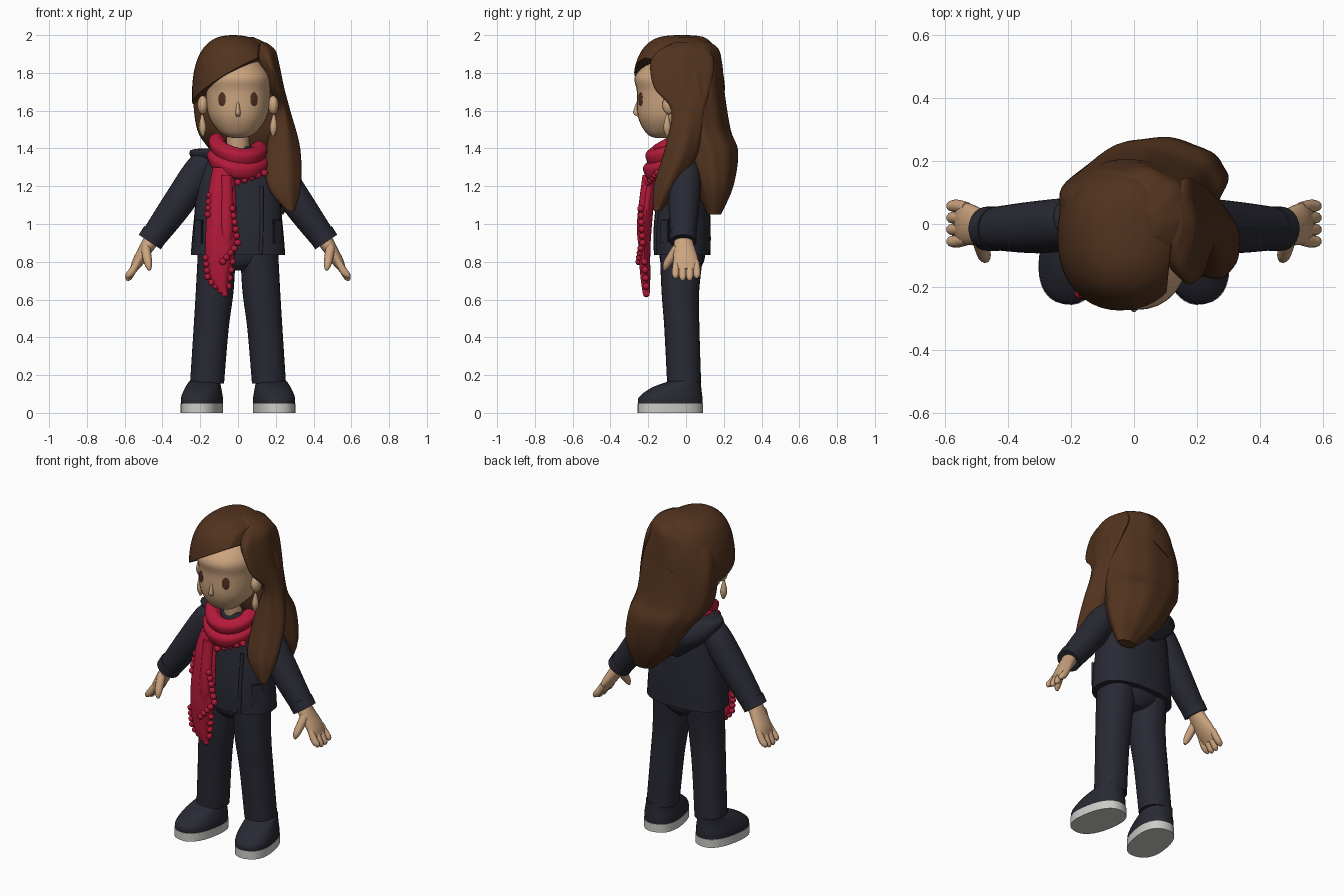
import bpy, bmesh, math
from mathutils import Vector, Matrix

if "Cube" in bpy.data.objects:
    bpy.data.objects.remove(bpy.data.objects["Cube"], do_unlink=True)


def material(name, *rgb):
    mat = bpy.data.materials.new(name)
    mat.use_nodes = True
    mat.diffuse_color = (*rgb, 1)
    shader = mat.node_tree.nodes["Principled BSDF"]
    shader.inputs["Base Color"].default_value = (*rgb, 1)
    shader.inputs["Roughness"].default_value = 0.8
    return mat


SKIN = material("skin", .6, .37, .21)
HAIR = material("brown hair", .085, .033, .013)
EYE = material("dark brown eye", .08, .03, .015)
NAVY = material("dark navy cloth", .021, .022, .033)
RED = material("crimson knit", .45, .01, .04)
SOLE = material("pale rubber", .6, .6, .57)
GOLD = material("tan earring", .58, .37, .21)


def finish(name, bm, mat):
    bmesh.ops.recalc_face_normals(bm, faces=bm.faces)
    mesh = bpy.data.meshes.new(name)
    bm.to_mesh(mesh)
    bm.free()
    mesh.materials.append(mat)
    ob = bpy.data.objects.new(name, mesh)
    bpy.context.collection.objects.link(ob)
    bpy.ops.object.select_all(action="DESELECT")
    ob.select_set(True)
    bpy.context.view_layer.objects.active = ob
    bpy.ops.object.shade_smooth_by_angle(angle=math.radians(50))
    return ob


def ring(x=0, y=0, z=0, wide=.1, deep=None):
    # one cross-section: centre, half width and half depth
    return Vector((x, y, z, wide, wide if deep is None else deep))


def spline(rows, steps, closed):
    # smooth in-between sections through the given ones
    count, out = len(rows), []

    def pick(index):
        return rows[index % count] if closed else rows[max(0, min(count - 1, index))]

    for i in range(count if closed else count - 1):
        before, start, end, after = (pick(i + k) for k in (-1, 0, 1, 2))
        for s in range(steps):
            t = s / steps
            out.append(start + (end - before) * (t / 2)
                       + (before * 2 - start * 5 + end * 4 - after) * (t * t / 2)
                       + (start * 3 - before - end * 3 + after) * (t ** 3 / 2))
    return out if closed else out + [rows[-1]]


def sweep(name, mat, rows, ref=None, power=2.0, folds=0, fold_depth=.05,
          closed=False, sides=32, cuts=()):
    # sections lie level, or square to the path when ref gives the width direction
    rows = spline(rows, 5, closed)
    path = [Vector(row[:3]) for row in rows]
    bm, rings = bmesh.new(), []
    last = len(path) - 1
    for i, row in enumerate(rows):
        across, along = Vector((1, 0, 0)), Vector((0, 1, 0))
        if ref:
            ahead = path[(i + 1) % len(path)] if closed else path[min(i + 1, last)]
            behind = path[i - 1] if closed else path[max(i - 1, 0)]
            tangent = (ahead - behind).normalized()
            across = (ref - tangent * tangent.dot(ref)).normalized()
            along = tangent.cross(across)
        section = []
        for k in range(sides):
            angle = math.tau * k / sides
            cos, sin = math.cos(angle), math.sin(angle)
            swell = 1 + fold_depth * math.cos(folds * angle) if folds else 1
            u = math.copysign(abs(cos) ** (2 / power), cos) * row[3] * swell
            v = math.copysign(abs(sin) ** (2 / power), sin) * row[4] * swell
            section.append(bm.verts.new(path[i] + across * u + along * v))
        rings.append(section)
    for i in range(len(rings) if closed else last):
        low, high = rings[i], rings[(i + 1) % len(rings)]
        for k in range(sides):
            j = (k + 1) % sides
            bm.faces.new((low[k], low[j], high[j], high[k]))
    if not closed:
        bm.faces.new(rings[0])
        bm.faces.new(rings[-1])
    for point, normal in cuts:
        bmesh.ops.bisect_plane(bm, geom=bm.verts[:] + bm.edges[:] + bm.faces[:],
                               plane_co=point, plane_no=normal, clear_inner=True)
        bmesh.ops.holes_fill(bm, edges=[e for e in bm.edges if e.is_boundary])
    return finish(name, bm, mat)


def ball(name, mat, centre, size, turn=0):
    bm = bmesh.new()
    bmesh.ops.create_uvsphere(bm, u_segments=16, v_segments=10, radius=1)
    bm.transform(Matrix.Translation(centre) @ Matrix.Rotation(turn, 4, "Z")
                 @ Matrix.Diagonal((*size, 1)))
    return finish(name, bm, mat)


X, Y, Z = Vector((1, 0, 0)), Vector((0, 1, 0)), Vector((0, 0, 1))

# head, neck and nose
sweep("head", SKIN, [ring(y=-.13, z=1.455, wide=.03), ring(y=-.12, z=1.48, wide=.09),
                     ring(y=-.07, z=1.57, wide=.155, deep=.185), ring(y=-.06, z=1.7, wide=.17, deep=.2),
                     ring(y=-.06, z=1.8, wide=.165, deep=.2), ring(y=-.03, z=1.93, wide=.05)], power=2.3)
sweep("neck", SKIN, [ring(y=-.03, z=1.3, wide=.06), ring(y=-.05, z=1.5, wide=.06)])
sweep("nose", SKIN, [ring(y=-.25, z=1.57, wide=.01), ring(y=-.262, z=1.59, wide=.013, deep=.018),
                     ring(y=-.255, z=1.65, wide=.005)], sides=16)

# swept fringe: a dome trimmed along the hairline and the parting
dome = []
for i in range(9):
    height = math.sin(math.pi / 2 * i / 8)
    shrink = max(1 - height ** 2.5, .001) ** .4
    dome.append(ring(x=-.025 * height, y=-.04 + .02 * height ** 8, z=1.6 + .4 * height,
                     wide=.24 * shrink, deep=.25 * shrink ** .7))
sweep("hair_fringe", HAIR, dome, power=2.2, sides=48,
      cuts=[((0, -.25, 1.825), (-.58, .2, 1)), ((.125, 0, 1.9), (-1, .1, 0))])

# side lock over the shoulder and back fall
sweep("hair_side_lock", HAIR, [ring(x=.12, z=1.96, wide=.03, deep=.06),
                               ring(x=.14, y=-.01, z=1.92, wide=.055, deep=.13),
                               ring(x=.16, y=-.02, z=1.85, wide=.055, deep=.165),
                               ring(x=.203, y=-.02, z=1.72, wide=.04, deep=.145),
                               ring(x=.235, y=.01, z=1.6, wide=.04, deep=.085),
                               ring(x=.235, y=-.02, z=1.4, wide=.09, deep=.09),
                               ring(x=.24, y=-.1, z=1.2, wide=.088, deep=.07),
                               ring(x=.28, y=-.15, z=1.07, wide=.02)], folds=5, sides=40)
sweep("hair_back", HAIR, [ring(x=.03, z=1.99, wide=.05), ring(x=.03, y=.02, z=1.94, wide=.14),
                          ring(y=.03, z=1.85, wide=.205, deep=.16), ring(y=.06, z=1.7, wide=.24, deep=.143),
                          ring(x=.02, y=.08, z=1.5, wide=.24, deep=.155),
                          ring(x=.07, y=.125, z=1.38, wide=.215, deep=.15),
                          ring(x=.13, y=.15, z=1.2, wide=.165, deep=.1),
                          ring(x=.18, y=.15, z=1.05, wide=.06, deep=.035)],
      folds=9, fold_depth=.018, sides=72)

# jacket with hood and front edge, hips
sweep("jacket", NAVY, [ring(y=-.02, z=.835, wide=.25, deep=.15), ring(y=-.02, z=1, wide=.236, deep=.15),
                       ring(y=-.01, z=1.28, wide=.2, deep=.125), ring(z=1.41, wide=.09)], power=2.4)
sweep("hood", NAVY, [ring(y=.12, z=1.16, wide=.05, deep=.03), ring(y=.07, z=1.28, wide=.2, deep=.12),
                     ring(y=.02, z=1.38, wide=.258, deep=.12), ring(y=.02, z=1.4, wide=.2, deep=.09)])
sweep("jacket_front_edge", NAVY, [ring(.12, -.158, .84, .01), ring(.125, -.158, 1, .01),
                                  ring(.125, -.136, 1.2, .01)], ref=Y, sides=10)
sweep("hips", NAVY, [ring(y=-.02, z=.755, wide=.05, deep=.08), ring(y=-.02, z=.8, wide=.16, deep=.115),
                     ring(y=-.02, z=.88, wide=.21, deep=.125)])

# scarf: two neck rolls and a hanging tail with a fold
for name, z, wide, thick in (("upper", 1.41, .11, .045), ("lower", 1.345, .115, .05)):
    loop = []
    for k in range(12):
        cos, sin = math.cos(math.tau * k / 12), math.sin(math.tau * k / 12)
        loop.append(ring(wide * cos, -.045 + (wide + thick / 3) * sin,
                         z + thick * 1.2 * sin - .02 * cos, thick))
    sweep("scarf_roll_" + name, RED, loop, ref=Z, closed=True, sides=20, folds=5)
sweep("scarf_tail", RED, [ring(x=-.08, y=-.17, z=1.3, wide=.05, deep=.03),
                          ring(x=-.085, y=-.2, z=1.15, wide=.07, deep=.036),
                          ring(x=-.09, y=-.22, z=.9, wide=.078, deep=.034),
                          ring(x=-.1, y=-.215, z=.72, wide=.055, deep=.027),
                          ring(x=-.075, y=-.21, z=.635, wide=.02)], folds=6, sides=36)
sweep("scarf_fold", RED, [ring(x=-.06, y=-.2, z=1.26, wide=.03), ring(x=-.06, y=-.23, z=1, wide=.036, deep=.03),
                          ring(x=-.06, y=-.23, z=.84, wide=.015)])

# pompom trim in straight runs along the scarf edges
for name, start, end, count in (("upper", (-.15, -.2, 1.15), (-.16, -.22, 1.05), 4),
                                ("side", (-.03, -.24, 1.08), (0, -.23, .9), 6),
                                ("fold", (-.02, -.24, .87), (-.08, -.25, .8), 4),
                                ("hem", (-.17, -.22, .82), (-.16, -.22, .72), 4),
                                ("point", (-.14, -.22, .69), (-.07, -.21, .63), 4),
                                ("end", (-.03, -.22, .8), (-.05, -.21, .67), 4),
                                ("collar", (0, -.2, 1.22), (.14, -.15, 1.27), 5)):
    for i in range(count):
        spot = Vector(start).lerp(Vector(end), i / (count - 1))
        ball("pompom_" + name + "_" + str(i), RED, spot, (.018, .018, .018))

for s, side in ((1, "left"), (-1, "right")):

    def limb(part, mat, rows, **options):
        # a sweep given for the left and mirrored for the right
        for row in rows:
            row[0] *= s
        return sweep(side + "_" + part, mat, rows, **options)

    # eye, ear and earring
    ball(side + "_eye", EYE, (s * .085, -.241, 1.66), (.022, .0048, .036), s * .48)
    ball(side + "_ear", SKIN, (s * .187, -.09, 1.63), (.028, .035, .05))
    limb("earring", GOLD, [ring(.19, -.1, 1.58, .006), ring(.188, -.1, 1.51, .02),
                           ring(.186, -.1, 1.465, .006)], sides=16)

    # sleeve and cuff
    limb("sleeve", NAVY, [ring(.15, 0, 1.35, .05), ring(.2, 0, 1.29, .08), ring(.31, -.01, 1.12, .083),
                          ring(.462, -.015, .91, .066)], ref=Y)
    limb("cuff", NAVY, [ring(.437, -.015, .95, .071), ring(.467, -.015, .905, .07)], ref=Y)

    # palm, four fingers and thumb
    limb("palm", SKIN, [ring(.45, -.015, .93, .044), ring(.49, -.01, .865, .058, .036),
                        ring(.53, 0, .8, .066, .03), ring(.555, 0, .755, .06, .018)], ref=Y)
    for i, finger in enumerate(("index", "middle", "ring", "little")):
        y = -.05 + .034 * i
        tip = .7 if finger in ("middle", "ring") else .712
        limb(finger + "_finger", SKIN, [ring(.53, y, .8, .018), ring(.56, y * 1.1, .75, .02),
                                        ring(.58, y * 1.1, tip + .015, .017),
                                        ring(.586, y * 1.1, tip, .006)], ref=Y, sides=12)
    limb("thumb", SKIN, [ring(.49, -.045, .875, .026), ring(.475, -.1, .79, .021),
                         ring(.468, -.113, .755, .007)], ref=X, sides=14)

    # trouser leg and jacket pocket
    limb("leg", NAVY, [ring(.11, -.02, .9, .1, .12), ring(.123, -.03, .65, .1),
                       ring(.142, -.022, .45, .093), ring(.164, -.01, .155, .09)], power=2.2)
    bm = bmesh.new()
    bmesh.ops.create_cube(bm, size=1)
    bm.transform(Matrix.Translation((s * .207, -.112, .96)) @ Matrix.Rotation(s * .85, 4, "Z")
                 @ Matrix.Diagonal((.065, .016, .13, 1)))
    bmesh.ops.bevel(bm, geom=bm.edges[:], offset=.006, segments=2, affect="EDGES")
    finish(side + "_pocket", bm, NAVY)

    # shoe and sole, turned out at the ankle
    upper = limb("shoe", NAVY, [ring(y=-.085, z=.045, wide=.105, deep=.172),
                                ring(y=-.082, z=.085, wide=.105, deep=.168),
                                ring(y=-.05, z=.135, wide=.092, deep=.13), ring(z=.17, wide=.08)], power=2.3)
    sole = limb("sole", SOLE, [ring(y=-.085, wide=.106, deep=.174),
                               ring(y=-.085, z=.05, wide=.106, deep=.174)], power=2.4)
    for ob in (upper, sole):
        ob.location.x = s * .175
        ob.rotation_euler.z = s * .19
